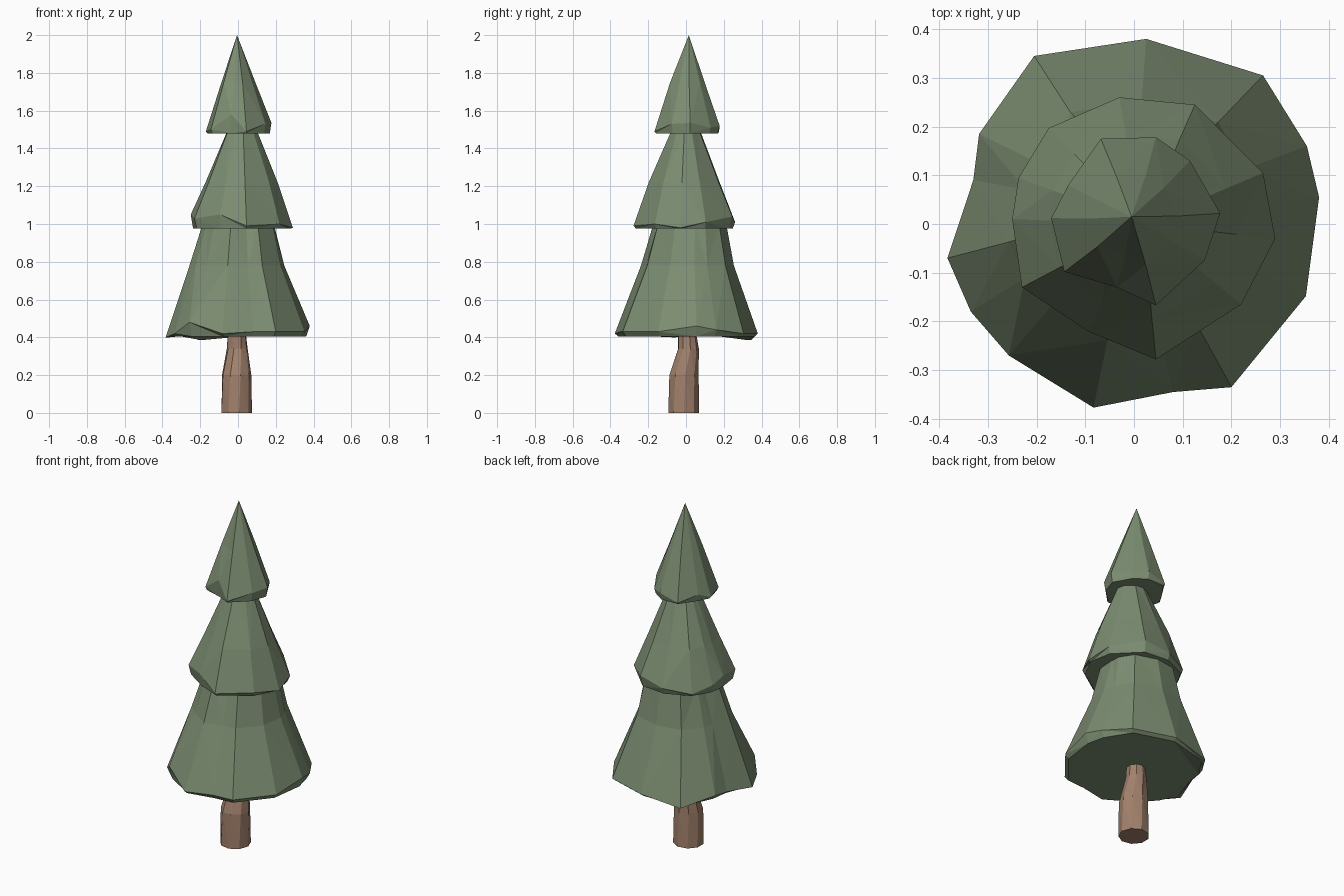
import bpy, bmesh, random

random.seed(4)


def material(name, rgb):
    m = bpy.data.materials.new(name)
    m.diffuse_color = (*rgb, 1)
    return m


green = material("needles", (0.20, 0.265, 0.165))
brown = material("bark", (0.36, 0.22, 0.15))


def loft(name, rings, mat, apex=None):
    """Bridge equal-length rings from bottom to top with flat triangles."""
    bm = bmesh.new()
    loops = [[bm.verts.new(p) for p in ring] for ring in rings]
    n = len(loops[0])
    for a, b in zip(loops, loops[1:]):
        for i in range(n):
            j = (i + 1) % n
            bm.faces.new((a[i], a[j], b[j], b[i]))
    bm.faces.new(loops[0][::-1])
    if apex:
        tip = bm.verts.new(apex)
        for i in range(n):
            bm.faces.new((loops[-1][i], loops[-1][(i + 1) % n], tip))
    else:
        bm.faces.new(loops[-1])
    bmesh.ops.triangulate(bm, faces=bm.faces[:])
    bmesh.ops.recalc_face_normals(bm, faces=bm.faces[:])
    me = bpy.data.meshes.new(name)
    bm.to_mesh(me)
    bm.free()
    me.materials.append(mat)
    ob = bpy.data.objects.new(name, me)
    bpy.context.collection.objects.link(ob)


def tier(name, rim, base, levels, apex=None):
    """Branch skirt: tucked hem, irregular rim, then shrinking rings (z, scale, dx, dy)."""
    hem = [(x * 0.95, y * 0.95, min(base, z)) for x, y, z in rim]
    rings = [hem, rim]
    for z, s, dx, dy in levels:
        ring = []
        for x, y, _ in rim:
            k = s * random.uniform(0.96, 1.03)
            ring.append((x * k + dx, y * k + dy, z))
        rings.append(ring)
    loft(name, rings, green, apex)


# lower branches
tier("lower_branches", [
    (0.38, 0.055, 0.46), (0.355, 0.16, 0.44), (0.265, 0.305, 0.42), (0.025, 0.38, 0.42),
    (-0.205, 0.345, 0.385), (-0.318, 0.185, 0.43), (-0.33, 0.09, 0.42), (-0.383, -0.07, 0.40),
    (-0.335, -0.18, 0.42), (-0.257, -0.27, 0.48), (-0.083, -0.377, 0.42), (0.08, -0.345, 0.43),
    (0.20, -0.335, 0.43), (0.353, -0.148, 0.43)],
    0.405, [(0.78, 0.66, 0.0, 0.01), (1.0, 0.50, 0.005, 0.02)])

# middle branches
tier("middle_branches", [
    (0.29, -0.03, 0.98), (0.265, 0.105, 1.01), (0.125, 0.245, 1.04), (-0.03, 0.26, 1.01),
    (-0.175, 0.197, 0.99), (-0.237, 0.095, 1.02), (-0.25, 0.01, 1.05), (-0.23, -0.13, 1.03),
    (-0.095, -0.22, 1.05), (0.045, -0.278, 0.99), (0.22, -0.165, 1.0)],
    0.975, [(1.22, 0.71, 0.005, 0.0), (1.5, 0.28, 0.015, 0.0)])

# top branches
tier("top_branches", [
    (0.177, 0.022, 1.535), (0.115, 0.13, 1.51), (0.045, 0.178, 1.52), (-0.068, 0.175, 1.49),
    (-0.135, 0.08, 1.52), (-0.17, 0.012, 1.49), (-0.143, -0.098, 1.50), (-0.035, -0.13, 1.58),
    (0.045, -0.167, 1.49), (0.145, -0.075, 1.53)],
    1.48, [(1.75, 0.53, 0.0, 0.005)], apex=(-0.005, 0.015, 2.0))

# trunk: nine-sided, leaning slightly
from math import cos, sin, tau
trunk = []
for z, r, cx, cy, turn in [(0, 0.083, -0.009, -0.012, 0), (0.2, 0.079, -0.008, -0.012, 0.1),
                           (0.34, 0.056, -0.004, 0.012, 0.2), (0.45, 0.046, -0.006, 0.003, 0.3)]:
    trunk.append([(cx + r * cos(tau * i / 9 + turn), cy + r * sin(tau * i / 9 + turn), z)
                  for i in range(9)])
loft("trunk", trunk, brown)
